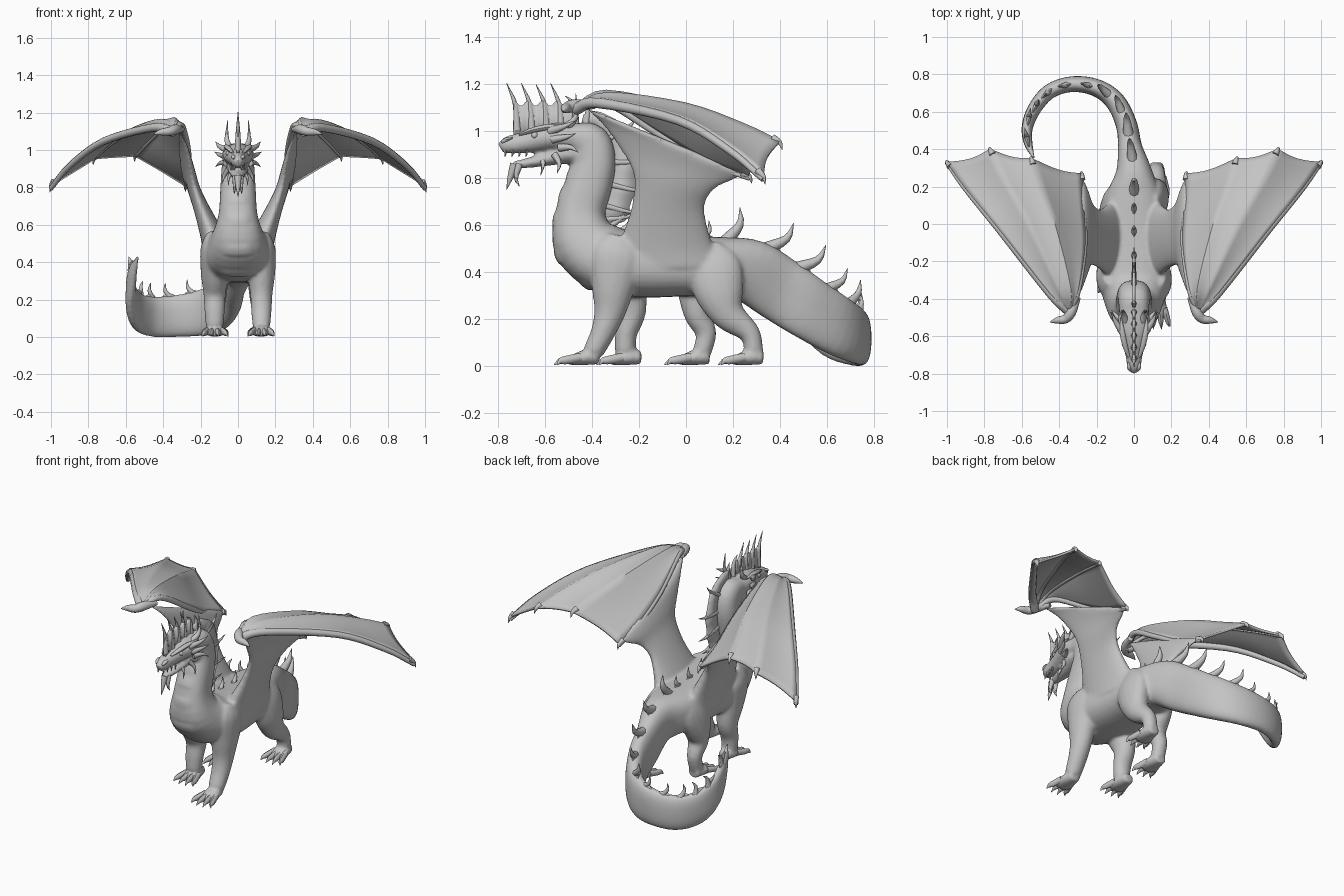
import bpy, bmesh, math
from mathutils import Vector

cube = bpy.data.objects.get("Cube")
if cube:
    bpy.data.objects.remove(cube)

grey = bpy.data.materials.new("stone grey")
grey.use_nodes = True
colour = (0.55, 0.55, 0.55, 1)
grey.diffuse_color = colour
grey.node_tree.nodes["Principled BSDF"].inputs["Base Color"].default_value = colour
Z = Vector((0, 0, 1))


def finish(name, bm, sharp=50):
    """Turn a bmesh into a smooth shaded object."""
    bmesh.ops.recalc_face_normals(bm, faces=bm.faces)
    me = bpy.data.meshes.new(name)
    bm.to_mesh(me)
    bm.free()
    me.materials.append(grey)
    for p in me.polygons:
        p.use_smooth = True
    me.set_sharp_from_angle(angle=math.radians(sharp))
    ob = bpy.data.objects.new(name, me)
    bpy.context.collection.objects.link(ob)
    return ob


def spline(rows, sub=4):
    """Smooth curve through rows of any length."""
    r = [Vector(p) for p in rows]
    r = [r[0] * 2 - r[1]] + r + [r[-1] * 2 - r[-2]]
    out = []
    for a, b, c, d in zip(r, r[1:], r[2:], r[3:]):
        for k in range(sub):
            t = k / sub
            out.append(b + (c - a) * (t / 2) + (a * 2 - b * 5 + c * 4 - d) * (t * t / 2)
                       + (b * 3 - a - c * 3 + d) * (t ** 3 / 2))
    return out + [r[-2]]


def skin(bm, sections, n, power=1):
    """Skin sections given as centre and two half axes; a low power makes them boxy."""
    def soft_box(f):
        return math.copysign(abs(f) ** power, f)
    rings = []
    for c, u, v in sections:
        rings.append([bm.verts.new(c + u * soft_box(math.cos(k * math.tau / n))
                                   + v * soft_box(math.sin(k * math.tau / n))) for k in range(n)])
    for a, b in zip(rings, rings[1:]):
        for k in range(n):
            bm.faces.new((a[k], a[k - 1], b[k - 1], b[k]))
    bm.faces.new(rings[0])
    bm.faces.new(rings[-1])


def loft(bm, rows, n=16, sub=4, power=1):
    """Sweep rows of x, y, z, half width, half height; return the frames."""
    s = spline(rows, sub)
    pts = [Vector(p[:3]) for p in s]
    out, side = [], None
    for i, p in enumerate(pts):
        t = (pts[min(i + 1, len(pts) - 1)] - pts[max(i - 1, 0)]).normalized()
        w = t.cross(Z)
        w = w.normalized() if w.length > 1e-4 else (side or Vector((1, 0, 0)))
        if side and w.dot(side) < 0:
            w = -w
        side = w
        out.append((p, w, w.cross(t), t, max(s[i][3], 0.001), max(s[i][4], 0.001)))
    skin(bm, [(p, w * a, h * b) for p, w, h, t, a, b in out], n, power)
    return out


def spike(bm, base, mid, tip, r, n=8):
    loft(bm, [(*base, r, r), (*mid, r * .6, r * .6), (*tip, .001, .001)], n, 3)


def sheet(bm, grid):
    vs = [[bm.verts.new(p) for p in row] for row in grid]
    for a, b in zip(vs, vs[1:]):
        for k in range(len(a) - 1):
            bm.faces.new((a[k], a[k + 1], b[k + 1], b[k]))


def thicken(ob, depth):
    m = ob.modifiers.new("thickness", "SOLIDIFY")
    m.thickness, m.offset = depth, 0


# Body: tail, trunk and neck in one sweep, tail tip first
body = bmesh.new()
spine = loft(body, [
    (-.535, .35, .43, .006, .008), (-.565, .43, .34, .022, .045), (-.57, .52, .22, .03, .075),
    (-.53, .62, .135, .037, .1), (-.45, .71, .108, .04, .108), (-.33, .748, .112, .042, .112),
    (-.2, .728, .128, .047, .122), (-.1, .655, .165, .053, .128), (-.04, .53, .24, .057, .133),
    (-.02, .4, .325, .065, .138), (0, .28, .4, .095, .137), (0, .15, .42, .15, .128),
    (0, 0, .425, .17, .13), (0, -.18, .43, .185, .14), (0, -.33, .45, .18, .145),
    (0, -.43, .53, .145, .14), (0, -.45, .65, .105, .107), (0, -.415, .77, .096, .1),
    (0, -.39, .87, .09, .09), (0, -.41, .95, .084, .085), (0, -.48, .975, .078, .06)], 28, power=.82)
# Skull, cheeks and lower jaw
loft(body, [(0, -.4, .96, .06, .055), (0, -.48, .97, .082, .065), (0, -.56, .975, .085, .06),
            (0, -.63, .965, .066, .055), (0, -.7, .95, .047, .045), (0, -.76, .94, .037, .038),
            (0, -.79, .925, .02, .025)])
loft(body, [(0, -.42, .9, .06, .05), (0, -.5, .905, .068, .045), (0, -.58, .885, .052, .032),
            (0, -.67, .865, .036, .022), (0, -.74, .855, .018, .016)])
# Overlapping throat and chest plates
for i in range(57, 76, 3):
    p, w, h, t, a, b = spine[i]
    skin(body, [(p - h * b * .35 + t * k * .032, w * a * .78 * r, h * b * .71 * r)
                for k, r in ((-1, .9), (-.8, 1), (.3, .97), (1, .9))], 20, .8)
# Legs as (y, z, half width, half depth), then ankle y
legs = {
    "front_left": (.125, [(-.27, .55, .045, .07), (-.29, .47, .076, .125), (-.31, .34, .074, .095),
                          (-.325, .23, .06, .068), (-.355, .14, .055, .052), (-.395, .06, .048, .045)], -.4),
    "front_right": (-.125, [(-.26, .55, .045, .07), (-.28, .47, .076, .125), (-.26, .34, .074, .095),
                            (-.235, .23, .06, .066), (-.255, .14, .055, .048), (-.26, .06, .048, .045)], -.22),
    "hind_left": (.12, [(.1, .52, .01, .04), (.12, .43, .05, .11), (.14, .32, .067, .108), (.18, .22, .06, .073),
                        (.27, .14, .045, .046), (.29, .06, .042, .04)], .3),
    "hind_right": (-.12, [(.09, .52, .01, .04), (.09, .43, .05, .11), (.06, .32, .067, .1), (.05, .22, .06, .06),
                          (.085, .14, .045, .045), (.07, .06, .042, .04)], .07)}
for name, (x, rows, ya) in legs.items():
    loft(body, [(x, *r) for r in rows])
    loft(body, [(x, ya + .03, .035, .035, .03), (x, ya - .03, .035, .05, .033),
                (x, ya - .09, .022, .055, .02), (x, ya - .11, .02, .04, .012)])
    toes = bmesh.new()
    for k in (-1.5, -.5, .5, 1.5):
        reach = .17 - abs(k) * .015
        loft(toes, [(x + k * .024, ya - .05, .035, .018, .02), (x + k * .036, ya - .11, .024, .015, .018),
                    (x + k * .04, ya - .135, .02, .01, .013), (x + k * .045, ya - reach, .004, .001, .002)], 8)
    finish(name + "_toes", toes)

# Wing stalks as front edge, back edge and half thickness
stalk = [((.11, -.29, .44), (.1, .16, .44), .08), ((.135, -.28, .53), (.13, .11, .53), .066),
         ((.19, -.235, .67), (.185, .08, .67), .045), ((.235, -.225, .81), (.23, .12, .75), .034),
         ((.255, -.28, .92), (.255, .2, .79), .03), ((.285, -.37, 1.04), (.275, .25, .81), .026),
         ((.32, -.45, 1.11), (.28, .26, .82), .016)]
for s in (1, -1):
    secs = []
    for r in spline([(*f, *b, t) for f, b, t in stalk]):
        f, b = Vector((r[0] * s, r[1], r[2])), Vector((r[3] * s, r[4], r[5]))
        secs.append(((f + b) / 2, (f - b) / 2, Vector((s, 0, -.3)).normalized() * r[6]))
    skin(body, secs, 24)
body_ob = finish("body", body)
fuse = body_ob.modifiers.new("fuse", "REMESH")
fuse.mode, fuse.voxel_size, fuse.use_smooth_shade = "VOXEL", .009, True
soft = body_ob.modifiers.new("soften", "SMOOTH")
soft.factor, soft.iterations = .5, 9

# Wings: arm, fingers and sagging membrane
root = (.345, -.47, 1.11)
fingers = [[root, (.45, -.37, 1.135), (.72, -.03, 1.06), (.9, .19, .93), (1, .33, .81)],
           [root, (.41, -.33, 1.16), (.56, 0, 1.115), (.69, .24, 1.03), (.77, .4, .955)],
           [root, (.34, -.34, 1.17), (.42, -.02, 1.105), (.5, .2, 1.025), (.55, .35, .97)],
           [root, (.3, -.35, 1.14), (.265, -.12, 1.0), (.27, .08, .88), (.28, .27, .81)]]


def at(curve, f):
    f *= len(curve) - 1
    i = min(int(f), len(curve) - 2)
    return curve[i].lerp(curve[i + 1], f - i)


for side, s in (("left", 1), ("right", -1)):
    curves = [spline([(x * s, y, z) for x, y, z in f], 5) for f in fingers]
    web = bmesh.new()
    for a, b in zip(curves, curves[1:]):
        grid = []
        for i in range(9):
            t = i / 8
            bow = math.sin(math.pi * t)
            grid.append([at(a, f * (1 - .03 * bow)).lerp(at(b, f * (1 - .03 * bow)), t)
                         - Z * (.008 * bow * math.sin(math.pi * f * .75)) for f in [j / 16 for j in range(17)]])
        sheet(web, grid)
    bmesh.ops.remove_doubles(web, verts=web.verts, dist=.0005)
    thicken(finish("wing_membrane_" + side, web), .014)
    # Finger bones hang just under the membrane
    bones = bmesh.new()
    for c, r in zip(curves, (.026, .014, .014, .02)):
        n = len(c) - 1
        loft(bones, [(*(p - Z * r * .6), r * (1 - .5 * i / n), r * (1 - .5 * i / n)) for i, p in enumerate(c)], 10, 1)
        end = (c[-1] - c[-3]).normalized()
        spike(bones, c[-1] - end * .035, c[-1] - Z * .004, c[-1] + end * .012 - Z * .03, .018)
    # Wrist knuckle and thumb claw
    loft(bones, [(.3 * s, -.39, 1.11, .016, .016), (.335 * s, -.47, 1.11, .027, .027),
                 (.365 * s, -.507, 1.1, .024, .024), (.41 * s, -.515, 1.095, .018, .018),
                 (.45 * s, -.525, 1.085, .002, .002)], 10)
    finish("wing_bones_" + side, bones)

# Spines down the back and tail
spines = bmesh.new()
for i in (4, 8, 11, 15, 19, 23, 27, 31, 35, 39, 43, 46, 49, 52, 55):
    p, w, h, t, a, b = spine[i]
    size = .12 if 34 < i < 45 else .1 if 26 < i < 35 else .07
    base = p + h * b * .85
    spike(spines, base + t * size * .2, base + h * size * .65 - t * size * .25,
          base + h * size * 1.25 - t * size * .2, size * .24)
    # Low ridge linking neighbouring spines
    loft(spines, [(*(base + t * .05 - h * .01), .004, .01), (*(base + h * .008), .012, .022),
                  (*(base - t * .06 - h * .01), .004, .01)], 8)
finish("back_spines", spines)

# Neck frill: deep web with spines, deepest at mid neck
frill, quills = bmesh.new(), bmesh.new()
strip = []
for i in range(58, 80):
    p, w, h, t, a, b = spine[i]
    depth = .03 + .08 * math.sin(math.pi * (i - 58) / 22)
    strip.append([p + h * b * .8, p + h * (b + depth * (.75 + .25 * abs(math.cos(i * math.pi / 3))))])
    if i % 3 == 0:
        spike(quills, p + h * b * .8, p + h * (b + depth) + t * .01, p + h * (b + depth * 1.7) + t * .035, .015)
sheet(frill, strip)
thicken(finish("neck_frill", frill), .014)

# Head crest: web with forward-curling spines
crest = bmesh.new()
strip = []
for k in range(21):
    y = -.735 + k * .0125
    strip.append([Vector((0, y, .95)), Vector((0, y, 1.1 + .03 * abs(math.cos(k * math.pi / 5))))])
sheet(crest, strip)
thicken(finish("head_crest", crest), .016)
for k, top in enumerate((1.205, 1.205, 1.2, 1.205, 1.15)):
    y = -.735 + k * .0625
    spike(quills, (0, y + .015, 1.0), (0, y + .008, 1.11), (0, y - .03, top), .018)
finish("crest_spines", quills)

# Horns, cheek spikes, brows, teeth and beard
horns, face = bmesh.new(), bmesh.new()
for s in (1, -1):
    for base, mid, tip, r in [((.045, -.52, 1.01), (.06, -.47, 1.06), (.055, -.47, 1.16), .02),
                              ((.06, -.58, 1.0), (.1, -.52, 1.02), (.12, -.47, 1.045), .02),
                              ((.07, -.57, .965), (.1, -.51, .975), (.125, -.47, .99), .018),
                              ((.065, -.54, .93), (.095, -.49, .93), (.12, -.46, .91), .018),
                              ((.05, -.56, .9), (.075, -.54, .86), (.085, -.55, .82), .016),
                              ((.035, -.61, .875), (.05, -.61, .85), (.05, -.62, .81), .012)]:
        spike(horns, *[(x * s, y, z) for x, y, z in (base, mid, tip)], r)
    loft(face, [(.028 * s, -.71, .985, .008, .006), (.048 * s, -.65, 1.005, .014, .012),
                (.062 * s, -.58, 1.018, .014, .012), (.07 * s, -.5, 1.02, .004, .004)], 8)
    loft(face, [(.02 * s, -.785, .952, .006, .006), (.026 * s, -.765, .964, .012, .01),
                (.03 * s, -.74, .97, .005, .004)], 8)
    eye = bmesh.ops.create_uvsphere(face, u_segments=12, v_segments=8, radius=.014)
    bmesh.ops.translate(face, verts=eye["verts"], vec=(.052 * s, -.645, .982))
    for k in range(4):
        y = -.77 + k * .03
        x = (.018 + k * .007) * s
        spike(face, (x, y, .92), (x, y, .9), (x, y - .003, .89), .007, 6)
    spike(horns, (.014 * s, -.71, .86), (.018 * s, -.725, .8), (.02 * s, -.71, .765), .016)
spike(horns, (0, -.73, .86), (0, -.75, .8), (0, -.765, .75), .02)
finish("horns_and_beard", horns)
finish("face_details", face)
